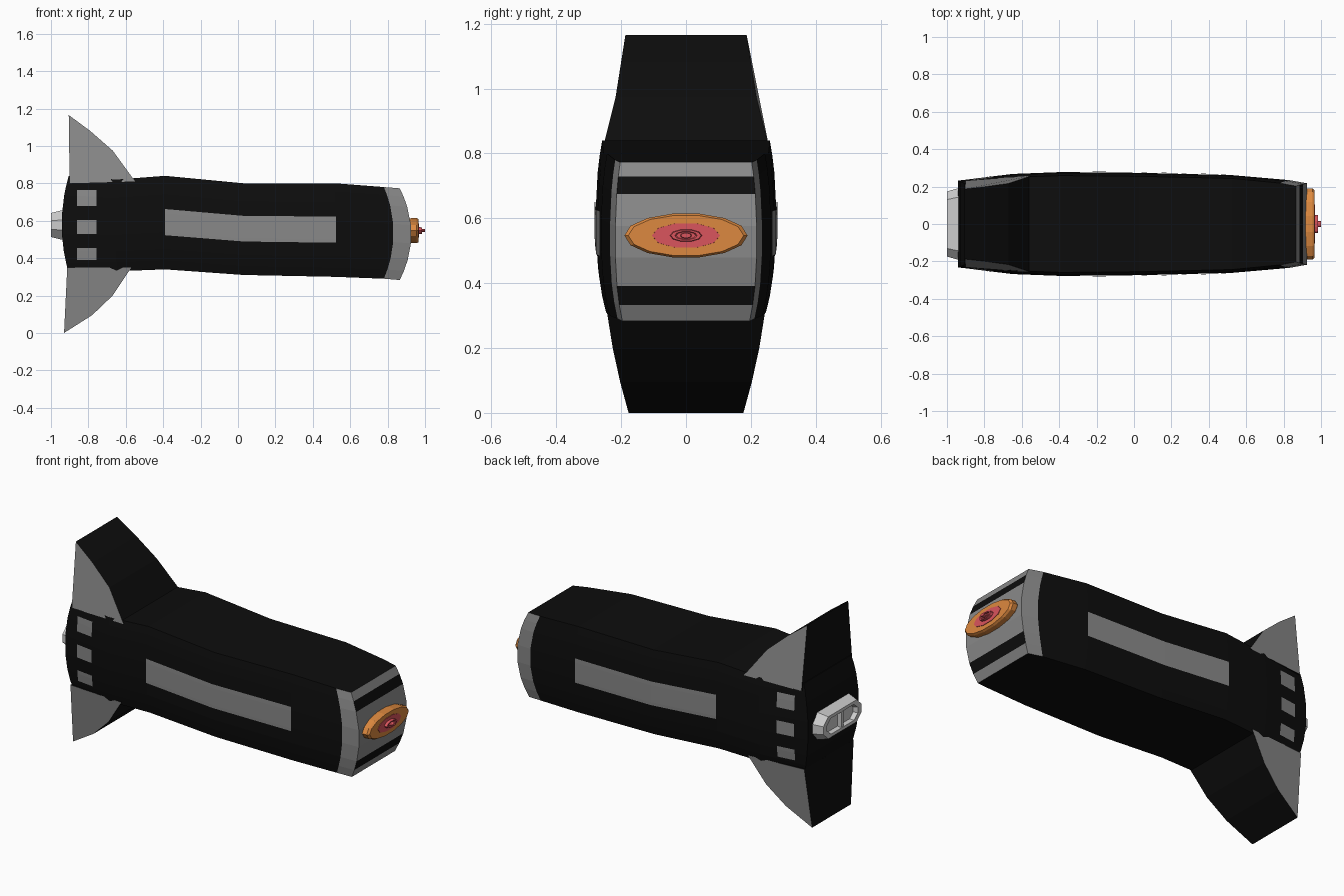
import bpy, math

if "Cube" in bpy.data.objects:
    bpy.data.objects.remove(bpy.data.objects["Cube"])


def mat(name, r, g, b):
    m = bpy.data.materials.new(name)
    m.diffuse_color = (r, g, b, 1)
    m.use_nodes = True
    m.node_tree.nodes["Principled BSDF"].inputs["Base Color"].default_value = m.diffuse_color
    return m


BLACK = mat("black", 0.004, 0.004, 0.004)
GREY = mat("mid_grey", 0.25, 0.25, 0.25)
ORANGE = mat("orange", 0.72, 0.25, 0.05)
RED = mat("red", 0.7, 0.09, 0.11)


def build(name, verts, faces, mats=(), ids=None):
    me = bpy.data.meshes.new(name)
    me.from_pydata(verts, [], faces)
    for m in mats:
        me.materials.append(m)
    if ids:
        me.polygons.foreach_set("material_index", ids)
    ob = bpy.data.objects.new(name, me)
    bpy.context.collection.objects.link(ob)
    return ob


# Body stations: x, end bulge, bottom z, top z, half width
ST = [(-.905, -.038, .32, .84, .232), (-.65, 0, .33, .82, .268),
      (-.39, 0, .34, .84, .278), (.03, 0, .31, .80, .274),
      (.52, 0, .30, .80, .262), (.78, .052, .29, .78, .235),
      (.865, .062, .283, .773, .218)]
# Height levels as fractions, matching the nose stripes
LV = [0, .1, .22, .4, .6, .8, .91, 1]


def lerp_table(x, k):
    for a, b in zip(ST, ST[1:]):
        if x <= b[0] or b is ST[-1]:
            t = (x - a[0]) / (b[0] - a[0])
            return a[k] + t * (b[k] - a[k])


def width(f):
    d = abs(2 * f - 1)
    return 1 - (.07 if f > .5 else .1) * d ** 2.5


def point(st, f, side):
    x, b, z0, z1, h = st
    return (x + b * (1 - (2 * f - 1) ** 2), side * h * width(f), z0 + f * (z1 - z0))


# Body: grid on both sides, joined by top, bottom and end strips
NS, NL = len(ST), len(LV)
verts = [point(s, f, side) for side in (-1, 1) for s in ST for f in LV]
idx = lambda k, i, j: (k * NS + i) * NL + j
faces, ids = [], []
for i in range(NS - 1):
    for j in range(NL - 1):
        a = [(i, j), (i + 1, j), (i + 1, j + 1), (i, j + 1)]
        faces.append([idx(0, *p) for p in a])
        faces.append([idx(1, *p) for p in reversed(a)])
        ids += [1 if i == NS - 2 else 0] * 2
    t = NL - 1
    faces.append([idx(0, i, t), idx(0, i + 1, t), idx(1, i + 1, t), idx(1, i, t)])
    faces.append([idx(1, i, 0), idx(1, i + 1, 0), idx(0, i + 1, 0), idx(0, i, 0)])
    ids += [0, 0]
for j in range(NL - 1):
    n = NS - 1
    faces.append([idx(0, n, j), idx(1, n, j), idx(1, n, j + 1), idx(0, n, j + 1)])
    faces.append([idx(1, 0, j), idx(0, 0, j), idx(0, 0, j + 1), idx(1, 0, j + 1)])
    ids += [0 if j in (1, 5) else 1, 0]
build("body", verts, faces, (BLACK, GREY), ids)


# Thin inlays that follow the body sides
def inlay(name, xs, bounds, side):
    v = []
    for x in xs:
        z0, z1 = lerp_table(x, 2), lerp_table(x, 3)
        lo, hi = (bounds[0] - .31) / .5, (bounds[1] - .31) / .5
        if len(xs) == 3:
            lo, hi = bounds
        else:
            lo, hi = ((b - z0) / (z1 - z0) for b in bounds)
        for f in [lo] + [l for l in LV if lo < l < hi] + [hi]:
            v.append((x, side * (lerp_table(x, 4) * width(f) + .004), z0 + f * (z1 - z0)))
    n = len(v) // len(xs)
    fs = []
    for i in range(len(xs) - 1):
        for j in range(n - 1):
            q = [i * n + j, (i + 1) * n + j, (i + 1) * n + j + 1, i * n + j + 1]
            fs.append(q if side < 0 else q[::-1])
    build(name, v, fs, (GREY,))


for side, tag in ((-1, "front"), (1, "back")):
    inlay("side_panel_" + tag, (-.39, .03, .525), (.365 + .0, .645), side)
    for n, (lo, hi) in enumerate(((.39, .455), (.53, .605), (.68, .765))):
        inlay(f"window_{tag}_{n}", (-.86, -.757), (lo, hi), side)


# Fins: x, z, half width outlines spanning the body width
def fin(name, pts):
    n = len(pts)
    v = [(x, s * h, z) for s in (-1, 1) for x, z, h in pts]
    fs = [list(range(n)), list(range(2 * n - 1, n - 1, -1))]
    fs += [[i, i + n, (i + 1) % n + n, (i + 1) % n] for i in range(n)]
    if pts[1][1] > .5:
        fs = [f[::-1] for f in fs]
    build(name, v, fs, (BLACK, GREY), [1, 1] + [0] * n)


fin("upper_fin", [(-.90, .80, .232), (-.905, 1.165, .187), (-.79, 1.08, .20),
                  (-.67, .975, .217), (-.55, .81, .258)])
fin("lower_fin", [(-.913, .35, .225), (-.93, 0, .177), (-.78, .095, .203),
                  (-.67, .20, .226), (-.57, .35, .25)])


# Rings lofted along x: each ring is x, y radius, z radius
def loft(name, outline, rings, zc, mats=()):
    n = len(outline)
    v = [(x, ry * a, zc + rz * b) for x, ry, rz in rings for a, b in outline]
    fs = [[r * n + i, r * n + (i + 1) % n, (r + 1) * n + (i + 1) % n, (r + 1) * n + i]
          for r in range(len(rings) - 1) for i in range(n)]
    fs.append([(len(rings) - 1) * n + i for i in range(n)])
    if rings[-1][0] < 0:
        fs = [f[::-1] for f in fs]
    build(name, v, fs, mats)


def circle(n):
    return [(math.cos(2 * math.pi * i / n), math.sin(2 * math.pi * i / n)) for i in range(n)]


# Nose disc with stepped knob
loft("nose_disc", circle(14), [(.90, .18, .064), (.93, .19, .069), (.955, .19, .069),
                               (.966, .178, .063)], .547, (ORANGE,))
loft("nose_plate", circle(10), [(.955, .107, .04), (.969, .105, .039)], .547, (RED,))
loft("nose_knob", circle(10), [(.965, .05, .02), (.985, .047, .018), (.985, .035, .013),
                               (.978, .03, .011), (.978, .018, .009), (1.0, .016, .008)],
     .547, (RED,))

# Tail nozzle: chamfered block with a recess and divider
OCT = [(1, -.35), (1, .35), (.75, 1), (-.75, 1), (-1, .35), (-1, -.35), (-.75, -1), (.75, -1)]
loft("tail_nozzle", OCT, [(-.90, .195, .082), (-.945, .19, .078), (-1, .174, .064),
                          (-1, .14, .046), (-.975, .132, .042)], .577)
bpy.ops.mesh.primitive_cube_add(size=1, location=(-.985, 0, .577))
bar = bpy.context.object
bar.name = "nozzle_divider"
bar.scale = (.028, .02, .088)
